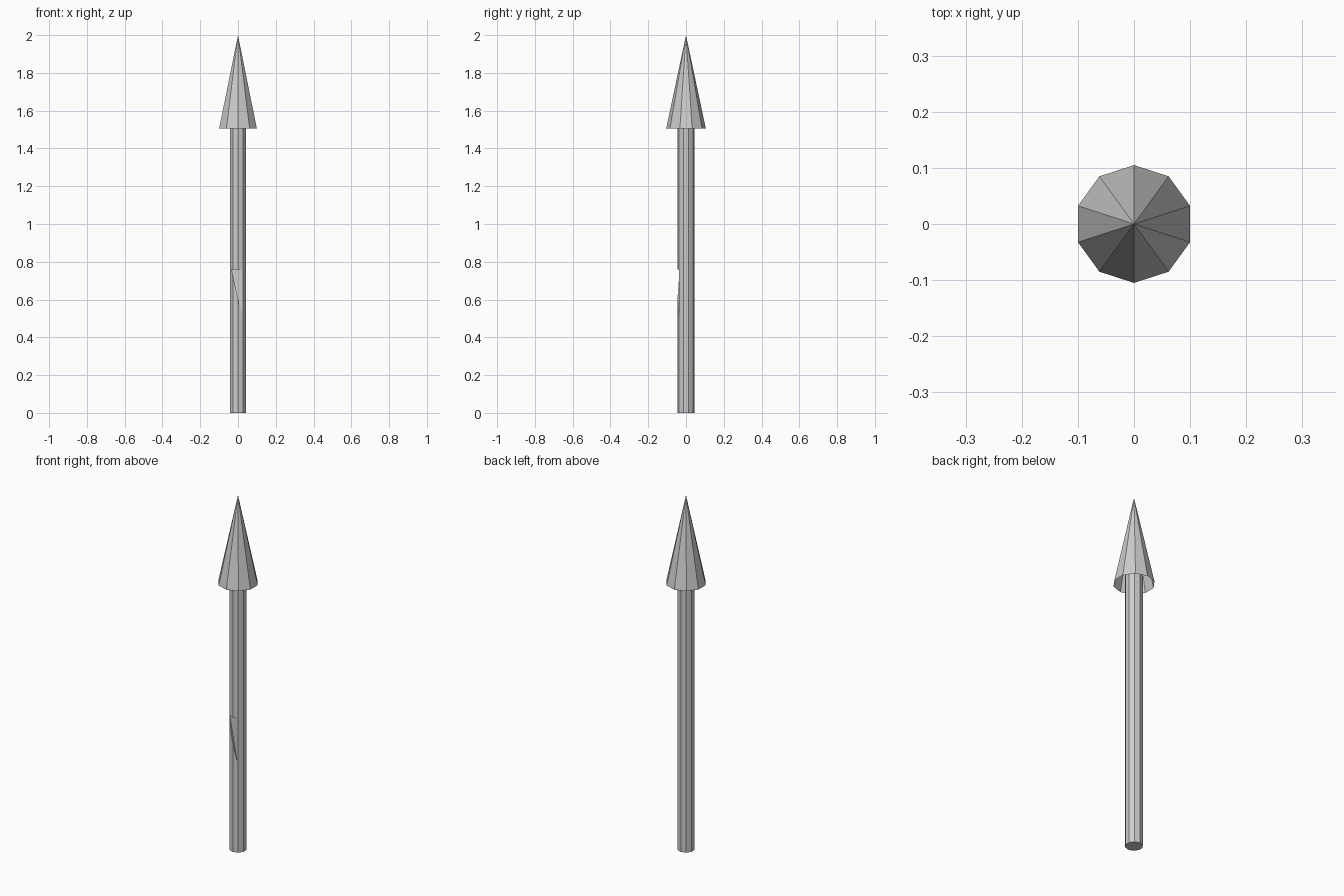
import bpy, bmesh
from math import pi, cos, sin

if "Cube" in bpy.data.objects:
    bpy.data.objects.remove(bpy.data.objects["Cube"])

SIDES = 10


def make_object(name, bm):
    bmesh.ops.recalc_face_normals(bm, faces=bm.faces)
    mesh = bpy.data.meshes.new(name)
    bm.to_mesh(mesh)
    bm.free()
    obj = bpy.data.objects.new(name, mesh)
    bpy.context.collection.objects.link(obj)
    return obj


def ring(bm, radius, z):
    return [bm.verts.new((radius * cos(a), radius * sin(a), z))
            for a in (pi / 2 + 2 * pi * i / SIDES for i in range(SIDES))]


# Shaft: capped ten-sided rod running a little way into the head
bm = bmesh.new()
low, high = ring(bm, 0.045, 0), ring(bm, 0.045, 1.6)
for i in range(SIDES):
    j = (i + 1) % SIDES
    bm.faces.new((low[i], low[j], high[j], high[i]))
bm.faces.new(low)
bm.faces.new(high)
shaft = make_object("shaft", bm)

# Head: hollow cone, open underneath
bm = bmesh.new()
rim = ring(bm, 0.105, 1.505)
tip = bm.verts.new((0, 0, 2))
for i in range(SIDES):
    bm.faces.new((rim[i], rim[(i + 1) % SIDES], tip))
make_object("head", bm)

# Notch cutter: shallow tapering nick in the front of the shaft
bm = bmesh.new()
for x, y, z in ((-0.035, -0.024, 0.76), (-0.008, -0.037, 0.76),
                (0.025, -0.036, 0.76), (0.022, -0.0375, 0.51)):
    bm.verts.new((x, y, z))
    bm.verts.new((x, -0.1, z))
bmesh.ops.convex_hull(bm, input=bm.verts)
cutter = make_object("notch_cutter", bm)
cutter.hide_render = True
cutter.hide_set(True)
cut = shaft.modifiers.new("notch", 'BOOLEAN')
cut.operation = 'DIFFERENCE'
cut.solver = 'EXACT'
cut.object = cutter
